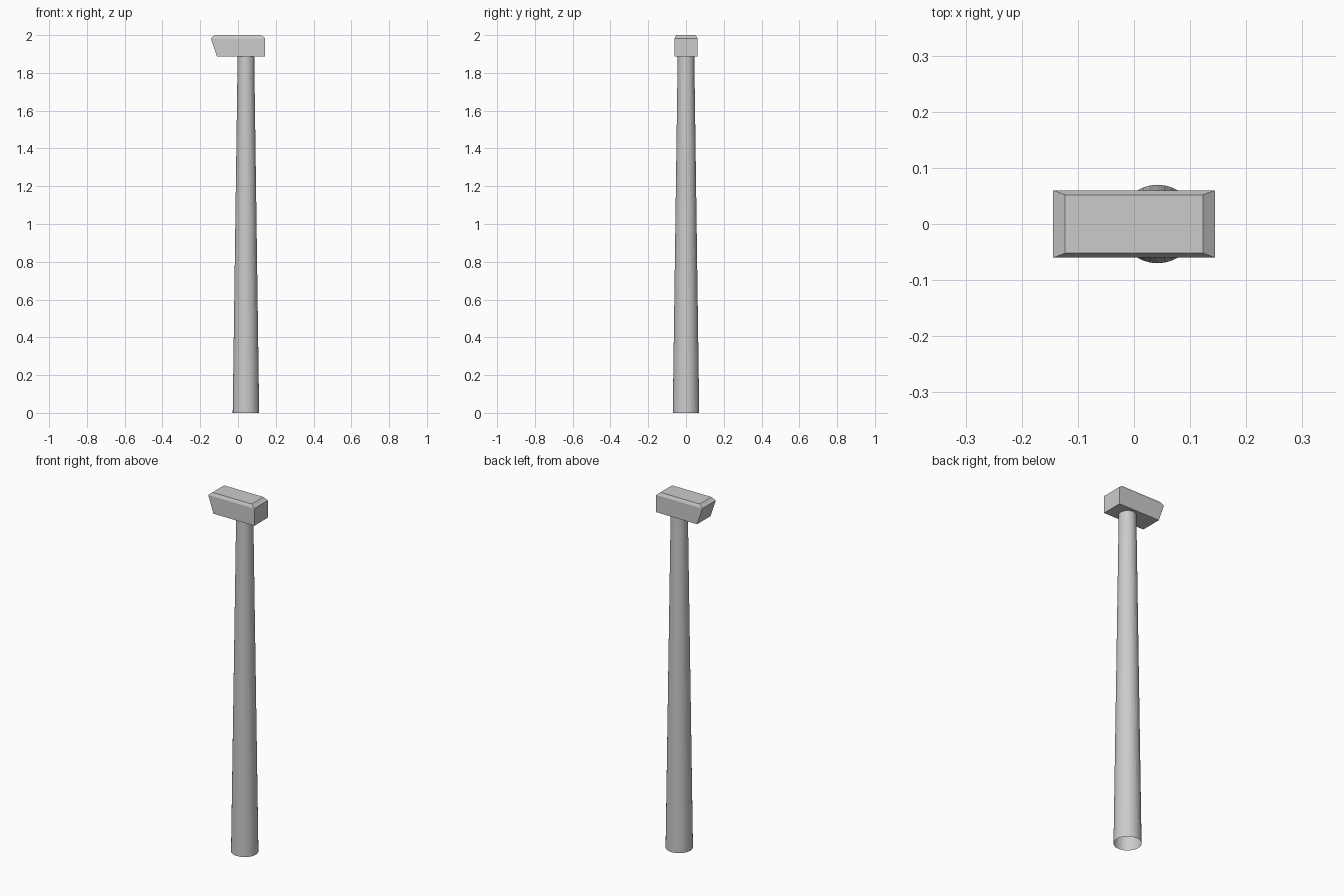
import bpy, bmesh

if "Cube" in bpy.data.objects:
    bpy.data.objects.remove(bpy.data.objects["Cube"])


def make_object(name, bm):
    bmesh.ops.recalc_face_normals(bm, faces=bm.faces)
    mesh = bpy.data.meshes.new(name)
    bm.to_mesh(mesh)
    bm.free()
    obj = bpy.data.objects.new(name, mesh)
    bpy.context.collection.objects.link(obj)
    return obj


# Tapered pole, open at both ends, slightly off-centre under the head
POLE_X, HEAD_BOTTOM = 0.042, 1.886
bm = bmesh.new()
bmesh.ops.create_cone(bm, cap_ends=False, segments=32, radius1=0.07,
                      radius2=0.044, depth=HEAD_BOTTOM)
bmesh.ops.translate(bm, verts=bm.verts, vec=(POLE_X, 0, HEAD_BOTTOM / 2))
make_object("pole", bm)

# Head: rectangular sections (x min, x max, half depth, z) bridged upwards
sections = [(-0.111, 0.144, 0.06, HEAD_BOTTOM),
            (-0.144, 0.144, 0.06, 1.983),
            (-0.123, 0.123, 0.052, 2.0)]
bm = bmesh.new()
rings = [[bm.verts.new((x, y, z)) for x, y in ((a, -d), (b, -d), (b, d), (a, d))]
         for a, b, d, z in sections]
for low, high in zip(rings, rings[1:]):
    for i in range(4):
        j = (i + 1) % 4
        bm.faces.new((low[i], low[j], high[j], high[i]))
bm.faces.new(rings[0][::-1])
bm.faces.new(rings[-1])
make_object("lamp_head", bm)
